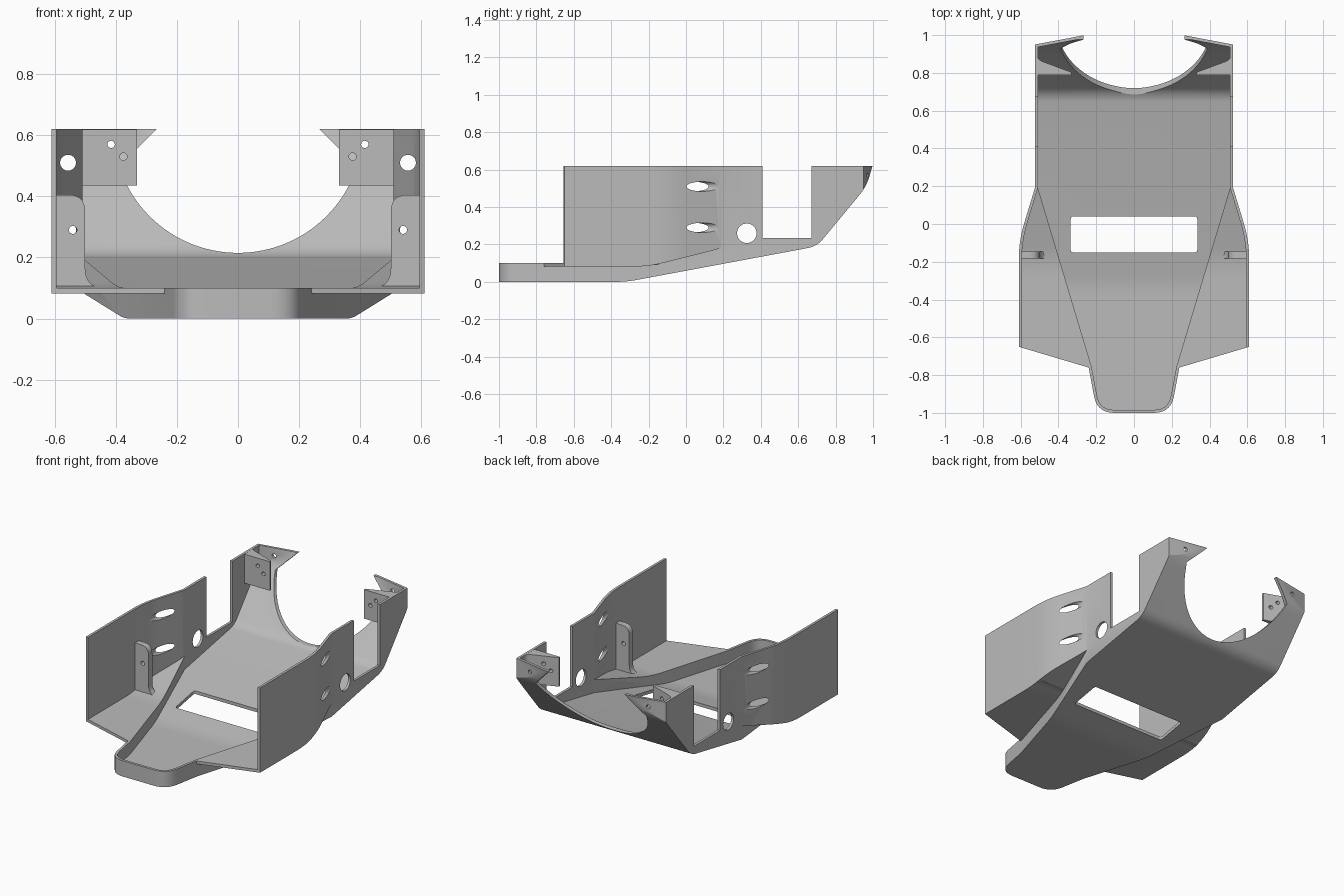
import bpy, bmesh, math
from mathutils import Vector

if "Cube" in bpy.data.objects:
    bpy.data.objects.remove(bpy.data.objects["Cube"])

WALL = 0.016
TOP = 0.62

grey = bpy.data.materials.new("plain_grey")
grey.use_nodes = True
grey.diffuse_color = (0.5, 0.5, 0.5, 1)
grey.node_tree.nodes["Principled BSDF"].inputs["Base Color"].default_value = (0.5, 0.5, 0.5, 1)


def rounded(points, steps=7):
    """Closed outline; a third value on a point is its rounding length."""
    out = []
    for i, p in enumerate(points):
        c = Vector(p[:2])
        if len(p) < 3:
            out.append(c)
            continue
        a = c + (Vector(points[i - 1][:2]) - c).normalized() * p[2]
        b = c + (Vector(points[(i + 1) % len(points)][:2]) - c).normalized() * p[2]
        for k in range(steps + 1):
            t = k / steps
            out.append(a * (1 - t) ** 2 + c * 2 * t * (1 - t) + b * t * t)
    return out


def mirrored(half):
    """Full outline from a +x half listed front to back."""
    return half + [(-p[0], *p[1:]) for p in reversed(half)]


def inset(points, d):
    """Move a counter-clockwise outline inward by d."""
    out = []
    for i, p in enumerate(points):
        e1 = (p - points[i - 1]).normalized()
        e2 = (points[(i + 1) % len(points)] - p).normalized()
        n1, n2 = Vector((-e1.y, e1.x)), Vector((-e2.y, e2.x))
        out.append(p + (n1 + n2) * d / (1 + n1.dot(n2)))
    return out


def prism(name, points, axis, lo, hi):
    """Extrude an outline along an axis."""
    place = {"x": lambda p, h: (h, p[0], p[1]),
             "y": lambda p, h: (p[0], h, p[1]),
             "z": lambda p, h: (p[0], p[1], h)}[axis]
    bm = bmesh.new()
    face = bm.faces.new([bm.verts.new(place(p, lo)) for p in points])
    new = bmesh.ops.extrude_face_region(bm, geom=[face])["geom"]
    shift = Vector(place((0, 0), hi - lo))
    bmesh.ops.translate(bm, vec=shift, verts=[g for g in new if isinstance(g, bmesh.types.BMVert)])
    bmesh.ops.recalc_face_normals(bm, faces=bm.faces)
    mesh = bpy.data.meshes.new(name)
    bm.to_mesh(mesh)
    bm.free()
    mesh.materials.append(grey)
    obj = bpy.data.objects.new(name, mesh)
    bpy.context.collection.objects.link(obj)
    return obj


def circle(u, v, r, n=32):
    return [(u + r * math.cos(math.tau * k / n), v + r * math.sin(math.tau * k / n)) for k in range(n)]


def combine(obj, tool, operation):
    """Apply a boolean and discard the tool."""
    mod = obj.modifiers.new("cut", "BOOLEAN")
    mod.operation, mod.solver, mod.object = operation, "EXACT", tool
    bpy.context.view_layer.update()
    mesh = bpy.data.meshes.new_from_object(obj.evaluated_get(bpy.context.evaluated_depsgraph_get()))
    obj.modifiers.clear()
    obj.data = mesh
    bpy.data.objects.remove(tool)
    return obj


def cut(obj, points, axis, lo, hi):
    return combine(obj, prism("cutter", points, axis, lo, hi), "DIFFERENCE")


# Outlines of the central pan and the wider side pods
pan_plan = rounded(mirrored([(0.195, -1.0, 0.09), (0.24, -0.76), (0.525, 0.19), (0.525, 0.95), (0.26, 1.0)]))
pod_plan = rounded(mirrored([(0.24, -0.76), (0.61, -0.65), (0.61, -0.09, 0.1), (0.525, 0.19), (0.4, 0.24)]))
pod_space = rounded(mirrored([(0.594, -1.2), (0.594, -0.09, 0.1), (0.509, 0.19), (0.509, 0.3)]))


def pan_side(top):
    return rounded([(-1.2, 0), (-0.32, 0, 0.06), (0.70, 0.19, 0.05), (0.965, 0.51, 0.06), (1.0, 0.63), (1.0, top), (-1.2, top)])


def pod_side(base, top):
    return rounded([(-1.3, base), (-0.2, base, 0.08), (0.16, base + 0.09, 0.04), (0.4, base + 0.17), (0.4, top), (-1.3, top)])


def tub(name, plan, side, top):
    solid = prism(name, plan, "z", -0.2, top)
    return combine(solid, prism("side", side, "x", -0.9, 0.9), "INTERSECT")


# Shell: outer volume hollowed by the inner volumes
shell = tub("shell", pan_plan, pan_side(1.2), TOP)
combine(shell, tub("pods", pod_plan, pod_side(0.082, 1.2), TOP), "UNION")
combine(shell, tub("pod_hollow", pod_space, pod_side(0.1, 1.5), 1.0), "DIFFERENCE")
combine(shell, tub("pan_hollow", inset(pan_plan, WALL), inset(pan_side(1.5), 0.02), 1.0), "DIFFERENCE")

# Rear opening with pointed tips
arc = [(0.409 * math.cos(math.radians(a)), 0.624 + 0.409 * math.sin(math.radians(a))) for a in range(-162, -17, 3)]
cut(shell, arc + [(0.267, TOP), (0.267, 0.8), (-0.267, 0.8), (-0.267, TOP)], "y", 0.6, 1.3)

# Floor window, side notches and round side holes
cut(shell, rounded([(-0.335, -0.15, 0.015), (0.335, -0.15, 0.015), (0.335, 0.04, 0.015), (-0.335, 0.04, 0.015)]), "z", -0.1, 0.3)
cut(shell, [(0.41, 0.235), (0.672, 0.235), (0.672, 0.9), (0.41, 0.9)], "x", -1, 1)
cut(shell, circle(0.325, 0.26, 0.052), "x", -1, 1)

parts = [shell]
for side, s in (("left", 1), ("right", -1)):
    # Slanted slots in the flared wall, and the rear tip hole
    for z in (0.29, 0.51):
        cut(shell, circle(s * 0.556, z, 0.026), "y", -0.13, 0.3)
    cut(shell, circle(s * 0.415, 0.57, 0.013, 20), "y", 0.88, 1.2)

    # Rear mounting bracket with two screw holes
    outline = rounded([(0.33, 0.79), (0.517, 0.79), (0.517, 0.9), (0.505, 0.868, 0.02), (0.33, 0.803)])
    bracket = prism(side + "_rear_bracket", [(s * p.x, p.y) for p in outline], "z", 0.435, TOP - 0.001)
    for x, z in ((0.415, 0.57), (0.375, 0.53)):
        cut(bracket, circle(s * x, z, 0.012, 20), "y", 0.7, 1.1)

    # Upright tab with a flared foot inside the pod
    outline = rounded([(0.6, 0.09), (0.6, 0.405), (0.5, 0.405, 0.055), (0.5, 0.1, 0.065), (0.43, 0.1), (0.43, 0.09)])
    tab = prism(side + "_tab", [(s * p.x, p.y) for p in outline], "y", -0.183, -0.145)
    cut(tab, circle(s * 0.54, 0.29, 0.013, 20), "y", -0.3, 0)
    parts += [bracket, tab]

# Smooth the curves and keep the edges sharp
bpy.ops.object.select_all(action="DESELECT")
for obj in parts:
    obj.select_set(True)
bpy.context.view_layer.objects.active = shell
bpy.ops.object.shade_smooth_by_angle(angle=math.radians(25))
